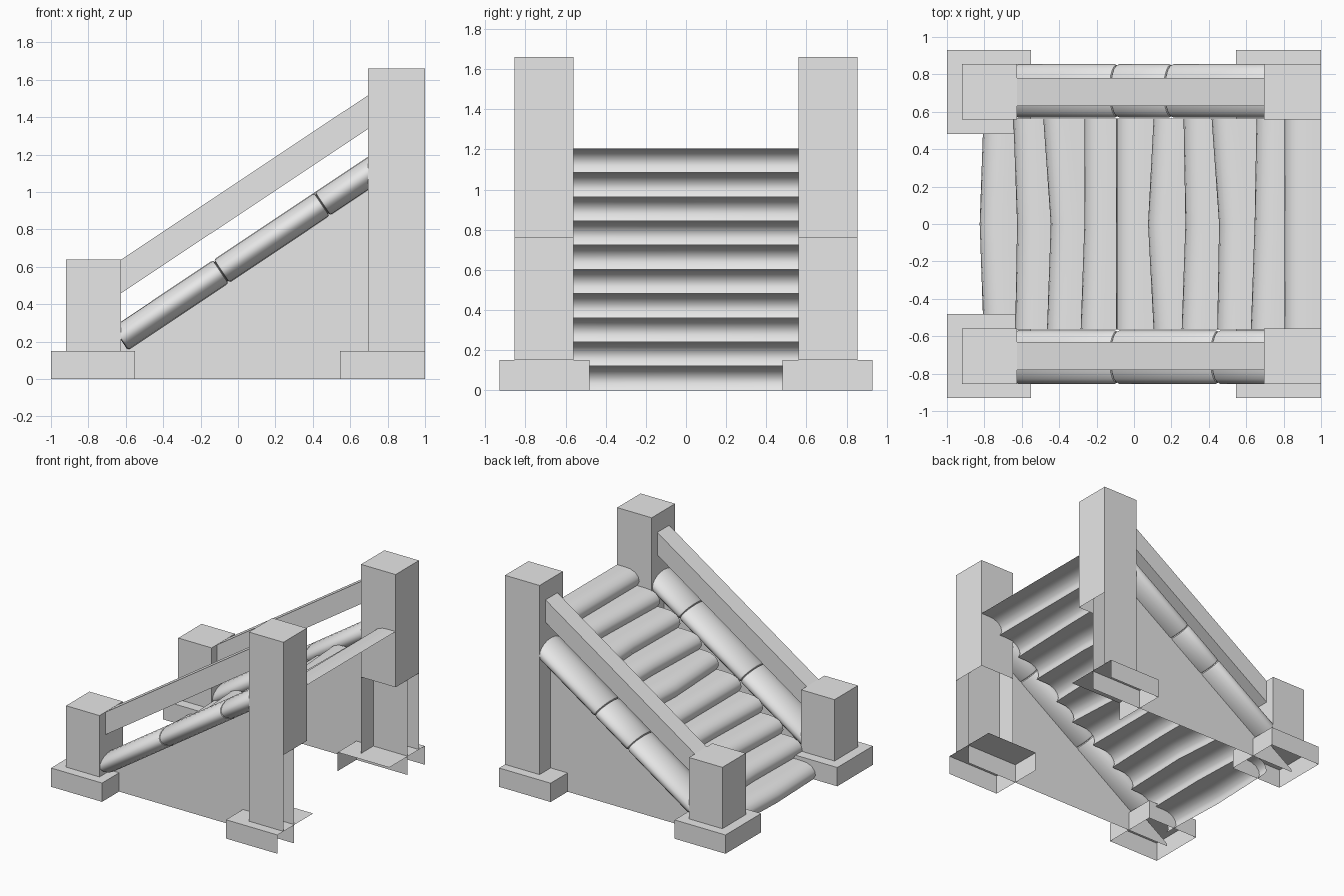
import bpy, bmesh, math
from mathutils import Matrix, Vector

cube = bpy.data.objects.get("Cube")
if cube:
    bpy.data.objects.remove(cube, do_unlink=True)

grey = bpy.data.materials.new("plain_grey")
grey.use_nodes = True
grey.diffuse_color = (0.8, 0.8, 0.8, 1)
grey.node_tree.nodes["Principled BSDF"].inputs["Base Color"].default_value = (0.8, 0.8, 0.8, 1)

SLOPE = 0.667
ANGLE = math.atan(SLOPE)
RISE, RUN = 0.1205, 0.18


def finish(name, bm, smooth=None):
    mesh = bpy.data.meshes.new(name)
    bm.to_mesh(mesh)
    bm.free()
    mesh.materials.append(grey)
    if smooth:
        for p in mesh.polygons:
            p.use_smooth = True
        mesh.set_sharp_from_angle(angle=math.radians(smooth))
    obj = bpy.data.objects.new(name, mesh)
    bpy.context.scene.collection.objects.link(obj)
    return obj


def box(name, x, y, z, side, skip=()):
    """Box at mirrored y; skip lists open sides (named from the +y side)."""
    bm = bmesh.new()
    bmesh.ops.create_cube(bm, size=1)
    dirs = {"back": (1, 0, 0), "bottom": (0, 0, -1), "top": (0, 0, 1), "inner": (0, -side, 0)}
    bm.normal_update()
    gone = [f for f in bm.faces if any(f.normal.dot(Vector(dirs[d])) > 0.9 for d in skip)]
    bmesh.ops.delete(bm, geom=gone, context="FACES")
    for v in bm.verts:
        v.co = [lo + (c + 0.5) * (hi - lo)
                for c, (lo, hi) in zip(v.co, (x, sorted((side * y[0], side * y[1])), z))]
    return finish(name, bm)


def slab(name, outline, y0, y1):
    """Side outline in x and z, extruded from y0 to y1 (a sheet when equal)."""
    bm = bmesh.new()
    face = bm.faces.new([bm.verts.new((x, y0, z)) for x, z in outline])
    if y0 != y1:
        ext = bmesh.ops.extrude_face_region(bm, geom=[face])
        moved = [g for g in ext["geom"] if isinstance(g, bmesh.types.BMVert)]
        bmesh.ops.translate(bm, verts=moved, vec=(0, y1 - y0, 0))
        bmesh.ops.recalc_face_normals(bm, faces=bm.faces)
    elif face.normal.y * y0 <= 0:
        bm.normal_update()
        if face.normal.y * y0 < 0:
            face.normal_flip()
    return finish(name, bm)


def log(name, x0, x1, side):
    """Flattened round log lying along the slope."""
    length = (x1 - x0) / math.cos(ANGLE)
    bm = bmesh.new()
    bmesh.ops.create_cone(bm, cap_ends=True, segments=20, radius1=1, radius2=1, depth=length)
    for v in bm.verts:
        v.co.x *= 0.074
        v.co.y *= 0.143
    rims = [e for e in bm.edges if abs(e.verts[0].co.z - e.verts[1].co.z) < 1e-4]
    bmesh.ops.bevel(bm, geom=rims, offset=0.015, segments=2, affect="EDGES", profile=0.5)
    mid = (x0 + x1) / 2
    place = Matrix.Translation((mid, side * 0.712, 0.635 + SLOPE * mid))
    bm.transform(place @ Matrix.Rotation(math.pi / 2 - ANGLE, 4, "Y"))
    return finish(name, bm, 40)


for side, label in ((1, "left"), (-1, "right")):
    # Footings and posts
    box("lower_footing_" + label, (-1, -0.55), (0.48, 0.93), (0, 0.15), side, ("bottom",))
    box("lower_post_" + label, (-0.92, -0.625), (0.56, 0.855), (0.15, 0.64), side, ("bottom",))
    box("upper_footing_" + label, (0.545, 1), (0.48, 0.93), (0, 0.15), side,
        ("bottom", "back", "inner"))
    box("upper_post_" + label, (0.695, 1), (0.56, 0.855), (0.76, 1.66), side, ("bottom",))
    box("upper_post_foot_" + label, (0.695, 1), (0.56, 0.855), (0.15, 0.76), side,
        ("top", "bottom", "back", "inner"))
    # Sloping handrail
    slab("handrail_" + label, [(-0.63, 0.455), (0.7, 1.34), (0.7, 1.52), (-0.63, 0.635)],
         side * 0.63, side * 0.78)
    # Side wall under the logs
    slab("side_wall_" + label, [(-0.92, 0), (0.995, 0), (0.995, 1.29), (-0.92, 0.02)],
         side * 0.715, side * 0.715)
    # Log kerb
    splits = (-0.63, -0.09, 0.2 if side > 0 else 0.45, 0.76)
    for i in range(3):
        log(f"kerb_log_{label}_{i + 1}", splits[i], splits[i + 1], side)

# Rounded treads as one rippled sheet; hundredths of wobble at right, middle, left
wobble = [(2, 0, 2), (1, 2, 0), (0, 2, -2), (0, 2, 2), (1, 1, 1),
          (3, 0, 3), (0, 2, 1), (1, 2, -2), (1, 3, 4), (1, 1, 1)]
tread_profile = [(0.02, 0), (0, 0.035), (0.008, 0.07), (0.035, 0.1), (0.08, 0.117), (0.13, 0.1205)]
bm = bmesh.new()
rows = []
for i, shifts in enumerate(wobble):
    for dx, dz in tread_profile:
        rows.append([bm.verts.new((-0.825 + RUN * i + dx + s / 100, y, RISE * i + dz))
                     for s, y in zip(shifts, (-0.565, 0, 0.565))])
rows.append([bm.verts.new((1, y, RISE * 10)) for y in (-0.565, 0, 0.565)])
for a, b in zip(rows, rows[1:]):
    for k in range(2):
        bm.faces.new((a[k], b[k], b[k + 1], a[k + 1]))
bm.normal_update()
if sum(f.normal.z for f in bm.faces) < 0:
    bmesh.ops.reverse_faces(bm, faces=bm.faces)
finish("treads", bm, 50)
